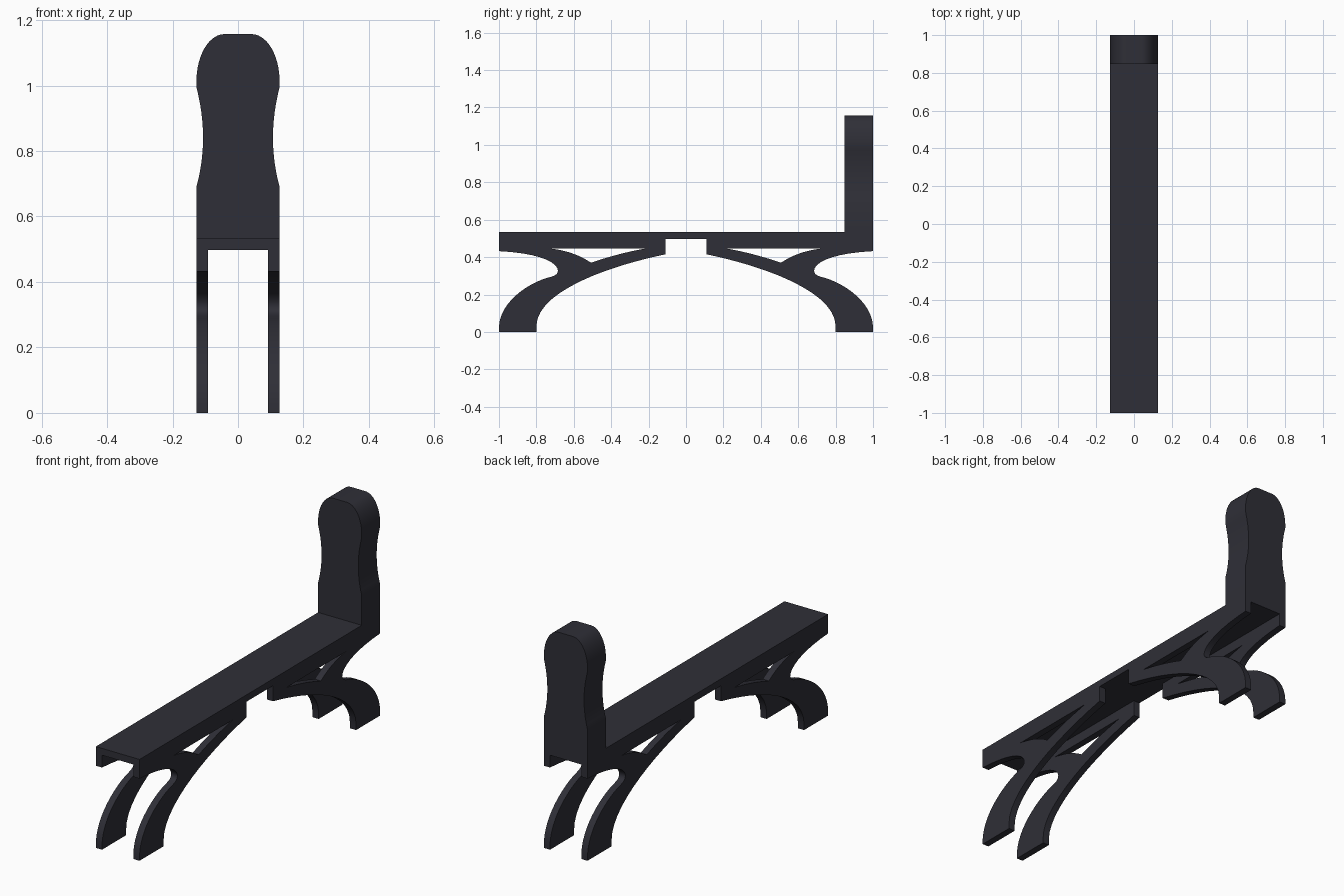
import bpy
import bmesh
from math import radians
from mathutils import Vector
from mathutils.geometry import interpolate_bezier

cube = bpy.data.objects.get("Cube")
if cube:
    bpy.data.objects.remove(cube, do_unlink=True)

HALF_W, SEAT_LOW, SEAT_TOP = 0.127, 0.497, 0.533

# One dark finish for the whole bench
finish = bpy.data.materials.new("charcoal_paint")
finish.use_nodes = True
colour = (0.028, 0.028, 0.038, 1)
finish.diffuse_color = colour
finish.node_tree.nodes["Principled BSDF"].inputs["Base Color"].default_value = colour


def bezier(a, b, c, d, steps=14):
    """Cubic curve from a to d with handles b and c."""
    pts = interpolate_bezier(*[Vector((*p, 0)) for p in (a, b, c, d)], steps)
    return [(p.x, p.y) for p in pts]


def extrude_profile(name, loops, place, direction):
    """Fill outline loops (later ones are holes) and extrude them to a solid."""
    bm = bmesh.new()
    edges = []
    for loop in loops:
        verts = [bm.verts.new(place(*p)) for p in loop]
        edges += [bm.edges.new((v, verts[i - 1])) for i, v in enumerate(verts)]
    bmesh.ops.triangle_fill(bm, edges=edges, use_beauty=True)
    ext = bmesh.ops.extrude_face_region(bm, geom=bm.faces[:], use_keep_orig=True)
    moved = [g for g in ext["geom"] if isinstance(g, bmesh.types.BMVert)]
    bmesh.ops.translate(bm, verts=moved, vec=direction)
    bmesh.ops.recalc_face_normals(bm, faces=bm.faces[:])
    mesh = bpy.data.meshes.new(name)
    bm.to_mesh(mesh)
    bm.free()
    mesh.materials.append(finish)
    obj = bpy.data.objects.new(name, mesh)
    bpy.context.collection.objects.link(obj)
    bpy.ops.object.select_all(action="DESELECT")
    obj.select_set(True)
    bpy.context.view_layer.objects.active = obj
    bpy.ops.object.shade_smooth_by_angle(angle=radians(30))
    return obj


# Seat plank
plank = [(-HALF_W, SEAT_LOW), (HALF_W, SEAT_LOW), (HALF_W, SEAT_TOP), (-HALF_W, SEAT_TOP)]
extrude_profile("seat", [plank], lambda x, z: (x, -1, z), (0, 2, 0))

# Backrest: straight base, narrow waist, rounded head
side = [(HALF_W, SEAT_TOP)]
side += bezier((HALF_W, 0.69), (0.1, 0.79), (0.1, 0.89), (HALF_W, 0.995))
side += bezier((HALF_W, 1.02), (0.124, 1.1), (0.085, 1.157), (0.042, 1.157))
outline = side + [(-x, z) for x, z in reversed(side)]
extrude_profile("backrest", [outline], lambda x, z: (x, 0.847, z), (0, 0.153, 0))

# Curved leg bracket, mirrored to all four corners
leg = [(0.11, SEAT_LOW)]
leg += bezier((0.11, 0.415), (0.47, 0.34), (0.8, 0.2), (0.8, 0.03))
leg += [(0.8, 0), (1, 0)]
leg += bezier((1, 0.03), (0.99, 0.17), (0.83, 0.27), (0.72, 0.295))
leg += bezier((0.7, 0.303), (0.66, 0.325), (0.68, 0.415), (1, 0.432))
leg += [(1, SEAT_LOW)]
hole = bezier((0.22, 0.445), (0.32, 0.428), (0.42, 0.4), (0.508, 0.37))
hole += bezier((0.508, 0.37), (0.56, 0.405), (0.63, 0.435), (0.72, 0.445))[1:]
legs = extrude_profile("legs", [leg, hole], lambda y, z: (0.091, y, z), (HALF_W - 0.091, 0, 0))
mirror = legs.modifiers.new("mirror", "MIRROR")
mirror.use_axis = (True, True, False)
